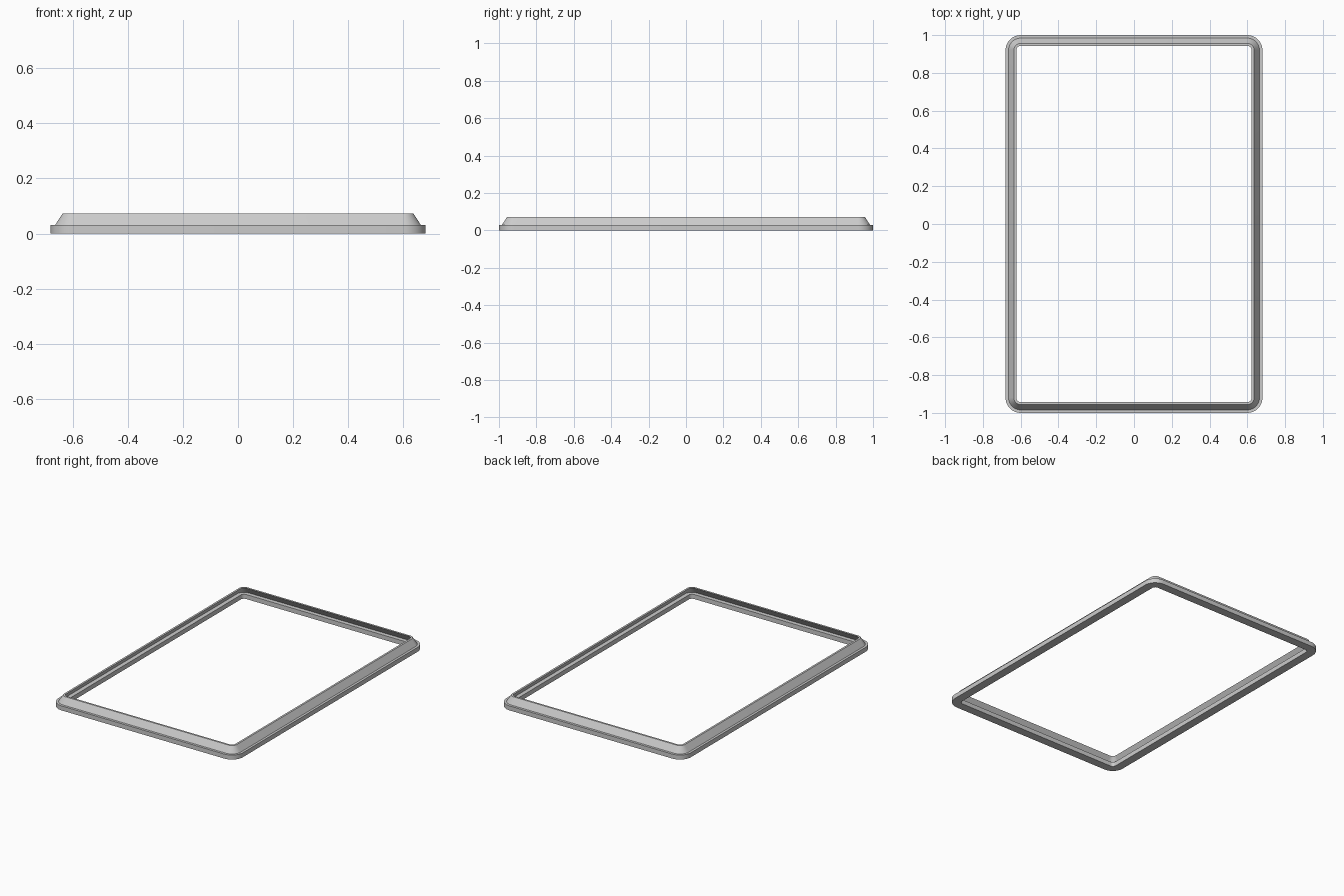
import bpy, bmesh, math

cube = bpy.data.objects.get("Cube")
if cube:
    bpy.data.objects.remove(cube, do_unlink=True)

# Plain grey finish
grey = bpy.data.materials.new("plain_grey")
grey.use_nodes = True
colour = (0.6, 0.6, 0.6, 1)
grey.diffuse_color = colour
grey.node_tree.nodes["Principled BSDF"].inputs["Base Color"].default_value = colour

HALF_X, HALF_Y, RADIUS, STEPS = 0.68, 1.0, 0.08, 10

# Cross-section as (inset from outer edge, height): base strip with leaning lip
PROFILE = [(0, 0), (0, 0.03), (0.016, 0.03), (0.044, 0.073),
           (0.057, 0.073), (0.029, 0.03), (0.057, 0.03), (0.057, 0)]


def rounded_loop(inset, z):
    """Points of a rounded rectangle set in from the outer edge."""
    points = []
    corners = [(1, 1), (-1, 1), (-1, -1), (1, -1)]
    for quarter, (sx, sy) in enumerate(corners):
        for i in range(STEPS + 1):
            a = (quarter + i / STEPS) * math.pi / 2
            r = RADIUS - inset
            points.append((sx * (HALF_X - RADIUS) + r * math.cos(a),
                           sy * (HALF_Y - RADIUS) + r * math.sin(a), z))
    return points


# Frame: sweep the cross-section round the rectangle
bm = bmesh.new()
loops = [[bm.verts.new(p) for p in rounded_loop(*pt)] for pt in PROFILE]
for k, lower in enumerate(loops):
    upper = loops[(k + 1) % len(loops)]
    for i in range(len(lower)):
        j = (i + 1) % len(lower)
        bm.faces.new((lower[i], lower[j], upper[j], upper[i]))
bmesh.ops.recalc_face_normals(bm, faces=bm.faces)
mesh = bpy.data.meshes.new("rim_frame")
bm.to_mesh(mesh)
bm.free()
mesh.materials.append(grey)
frame = bpy.data.objects.new("rim_frame", mesh)
bpy.context.collection.objects.link(frame)

# Smooth round corners, crisp profile edges
bpy.ops.object.select_all(action='DESELECT')
bpy.context.view_layer.objects.active = frame
frame.select_set(True)
bpy.ops.object.shade_smooth_by_angle(angle=math.radians(30))
